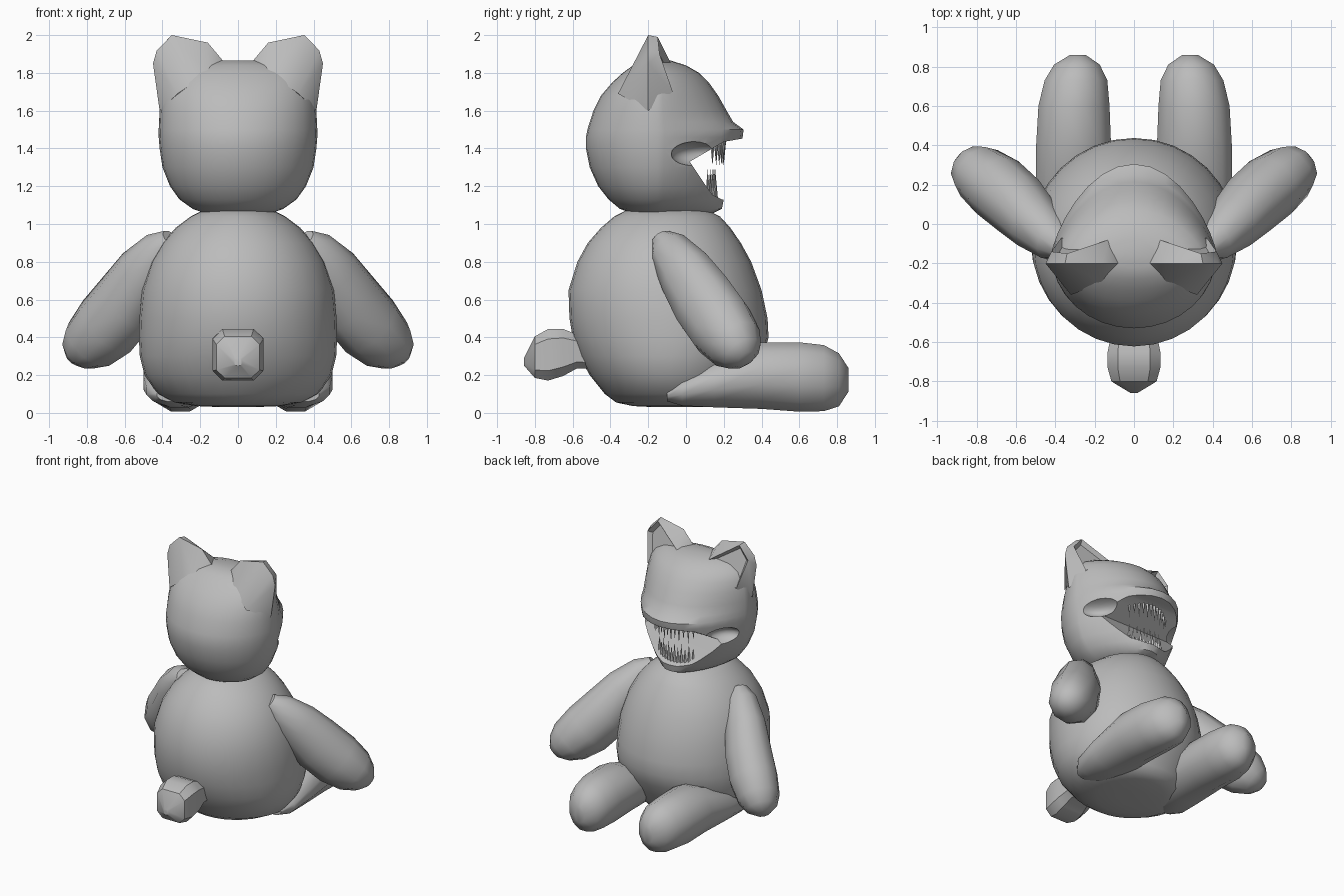
import bpy, bmesh
from math import sin, cos, pi, radians, copysign
from mathutils import Vector

if "Cube" in bpy.data.objects:
    bpy.data.objects.remove(bpy.data.objects["Cube"], do_unlink=True)

GREY = (0.5, 0.5, 0.5, 1)
mat = bpy.data.materials.new("plain grey")
mat.use_nodes = True
mat.diffuse_color = GREY
mat.node_tree.nodes["Principled BSDF"].inputs["Base Color"].default_value = GREY


def make(name, bm):
    bmesh.ops.recalc_face_normals(bm, faces=bm.faces)
    mesh = bpy.data.meshes.new(name)
    bm.to_mesh(mesh)
    bm.free()
    mesh.materials.append(mat)
    ob = bpy.data.objects.new(name, mesh)
    bpy.context.collection.objects.link(ob)
    return ob


def smooth(ob, angle=40):
    bpy.ops.object.select_all(action="DESELECT")
    ob.select_set(True)
    bpy.context.view_layer.objects.active = ob
    bpy.ops.object.shade_smooth_by_angle(angle=radians(angle))


def loft(name, rings):
    """Skin a list of point rings and cap both ends."""
    bm = bmesh.new()
    loops = [[bm.verts.new(p) for p in ring] for ring in rings]
    n = len(loops[0])
    for a, b in zip(loops, loops[1:]):
        for i in range(n):
            j = (i + 1) % n
            bm.faces.new((a[i], a[j], b[j], b[i]))
    bm.faces.new(loops[0])
    bm.faces.new(loops[-1])
    return make(name, bm)


def level_ring(z, rx, back, front, mid=None, power=1.0, n=32):
    """Horizontal ring; a higher power makes the front more pointed."""
    mid = (back + front) / 2 if mid is None else mid
    pts = []
    for i in range(n):
        a = 2 * pi * i / n
        s = sin(a)
        y = mid + ((front - mid) * s ** power if s > 0 else (mid - back) * s)
        pts.append((rx * cos(a), y, z))
    return pts


def upright_ring(y, cx, rx, low, high, n=12, power=1.0):
    """Ring facing along y; a lower power makes it more square."""
    def bend(v):
        return copysign(abs(v) ** power, v)
    angles = [2 * pi * (i + .5) / n for i in range(n)]
    return [(cx + rx * bend(cos(a)), y,
             (low + high) / 2 + (high - low) / 2 * bend(sin(a))) for a in angles]


# Body: height, half width, back, front
body = [(.03, .08, -.16, .06), (.036, .22, -.28, .2), (.055, .34, -.37, .27),
        (.1, .425, -.43, .3), (.2, .495, -.51, .35), (.3, .52, -.565, .41),
        (.4, .525, -.6, .437), (.5, .522, -.617, .432), (.65, .508, -.622, .4),
        (.8, .46, -.575, .345), (.9, .4, -.52, .29), (.98, .33, -.45, .235),
        (1.04, .25, -.38, .18), (1.08, .17, -.3, .1)]
smooth(loft("body", [level_ring(*r) for r in body]), 60)

# Head: height, half width, back, front
skull = [(1.055, .17, -.28, .14), (1.08, .24, -.35, .19), (1.13, .31, -.41, .2),
         (1.2, .36, -.465, .21), (1.3, .4, -.51, .25), (1.4, .415, -.53, .28),
         (1.46, .42, -.53, .3), (1.5, .42, -.522, .305), (1.54, .418, -.51, .25),
         (1.6, .415, -.49, .215), (1.68, .405, -.45, .17), (1.75, .385, -.39, .12),
         (1.8, .35, -.335, .07), (1.84, .28, -.28, 0), (1.865, .15, -.22, -.08)]
head = loft("head", [level_ring(*r, mid=-.15, power=1.55) for r in skull])

# Open mouth: a wedge through the snout and a scoop at each corner
wedge = [(.02, 1.33), (.2, 1.435), (.4, 1.47), (.4, 1.13), (.19, 1.13),
         (.14, 1.155), (.1, 1.21)]
cutters = [loft("mouth_cutter", [[(x, y, z) for y, z in wedge] for x in (-.6, .6)])]
for side in (-1, 1):
    bm = bmesh.new()
    bmesh.ops.create_icosphere(bm, subdivisions=3, radius=1)
    bmesh.ops.scale(bm, verts=bm.verts, vec=(.16, .16, .075))
    bmesh.ops.translate(bm, verts=bm.verts, vec=(side * .4, .08, 1.37))
    cutters.append(make("corner_cutter", bm))
bpy.context.view_layer.objects.active = head
for cutter in cutters:
    mod = head.modifiers.new("mouth", "BOOLEAN")
    mod.operation = "DIFFERENCE"
    mod.solver = "EXACT"
    mod.object = cutter
    bpy.ops.object.modifier_apply(modifier=mod.name)
    bpy.data.objects.remove(cutter, do_unlink=True)
smooth(head)


# Teeth: thin spikes along an arc in each jaw
def teeth(name, count, width, front, base, tip, sag):
    bm = bmesh.new()
    for i in range(count):
        u = 2 * i / (count - 1) - 1
        x, y = u * width, front - sag * u * u
        length = (tip - base) * (1 if i % 2 else .8)
        ring = [bm.verts.new((x + .014 * cos(k * pi / 2), y + .014 * sin(k * pi / 2), base))
                for k in range(4)]
        point = bm.verts.new((x, y, base + length))
        bm.faces.new(ring)
        for k in range(4):
            bm.faces.new((ring[k], ring[(k + 1) % 4], point))
    make(name, bm)


teeth("upper_teeth", 12, .16, .2, 1.45, 1.31, .06)
teeth("lower_teeth", 12, .14, .155, 1.14, 1.29, .04)

for side, label in ((1, "left"), (-1, "right")):
    # Ear: a wedge hull running down into the skull, hollow in front
    bm = bmesh.new()
    ear = [(.35, -.2, 2), (.16, -.2, 1.96), (.08, -.2, 1.865), (.43, -.2, 1.92),
           (.45, -.2, 1.85), (.415, -.2, 1.6), (.32, -.36, 1.69), (.16, -.3, 1.8),
           (.34, -.15, 1.99), (.42, -.14, 1.9), (.19, -.14, 1.93),
           (.37, -.07, 1.7), (.13, -.08, 1.85)]
    for x, y, z in ear:
        bm.verts.new((side * x, y, z))
    bmesh.ops.convex_hull(bm, input=bm.verts)
    bmesh.ops.dissolve_limit(bm, angle_limit=radians(14), verts=bm.verts, edges=bm.edges)
    bm.normal_update()
    face = max(bm.faces, key=lambda f: f.normal.y * f.calc_area())
    bmesh.ops.inset_region(bm, faces=[face], thickness=.025, depth=-.03)
    smooth(make(label + "_ear", bm), 45)

    # Arm: oval rings along a slanted line, fuller underneath
    start, end = Vector((side * .35, -.13, .92)), Vector((side * .9, .32, .31))
    axis = (end - start).normalized()
    across = axis.cross(Vector((0, 0, 1))).normalized()
    up = across.cross(axis)
    across *= side
    rings = []
    for t, wide, tall, sink in ((0, .06, .06, 0), (.1, .11, .115, 0), (.3, .145, .165, .015),
                                (.5, .165, .19, .04), (.7, .17, .19, .045),
                                (.86, .15, .16, .04), (.95, .11, .11, .035),
                                (1, .05, .05, .03)):
        centre = start.lerp(end, t) - up * sink - across * sink * .6
        rings.append([centre + across * wide * cos(k * pi / 5) + up * tall * sin(k * pi / 5)
                      for k in range(10)])
    smooth(loft(label + "_arm", rings), 45)

    # Leg: depth, centre, half width, bottom, top
    leg = [(-.1, .36, .07, .06, .13), (-.02, .34, .15, .035, .2), (.15, .312, .195, .025, .29),
           (.4, .307, .197, .015, .38), (.6, .305, .187, 0, .38), (.73, .295, .165, .003, .365),
           (.81, .29, .12, .03, .32), (.86, .285, .04, .11, .24)]
    smooth(loft(label + "_leg", [upright_ring(y, side * c, r, lo, hi)
                                 for y, c, r, lo, hi in leg]), 45)

# Tail: a short, squarish faceted stub
tail = [(-.5, .12, .23, .41), (-.58, .125, .23, .42), (-.65, .14, .19, .45),
        (-.73, .14, .165, .45), (-.8, .12, .18, .41), (-.858, .02, .25, .29)]
smooth(loft("tail", [upright_ring(y, 0, r, lo, hi, 8, .55) for y, r, lo, hi in tail]), 30)
